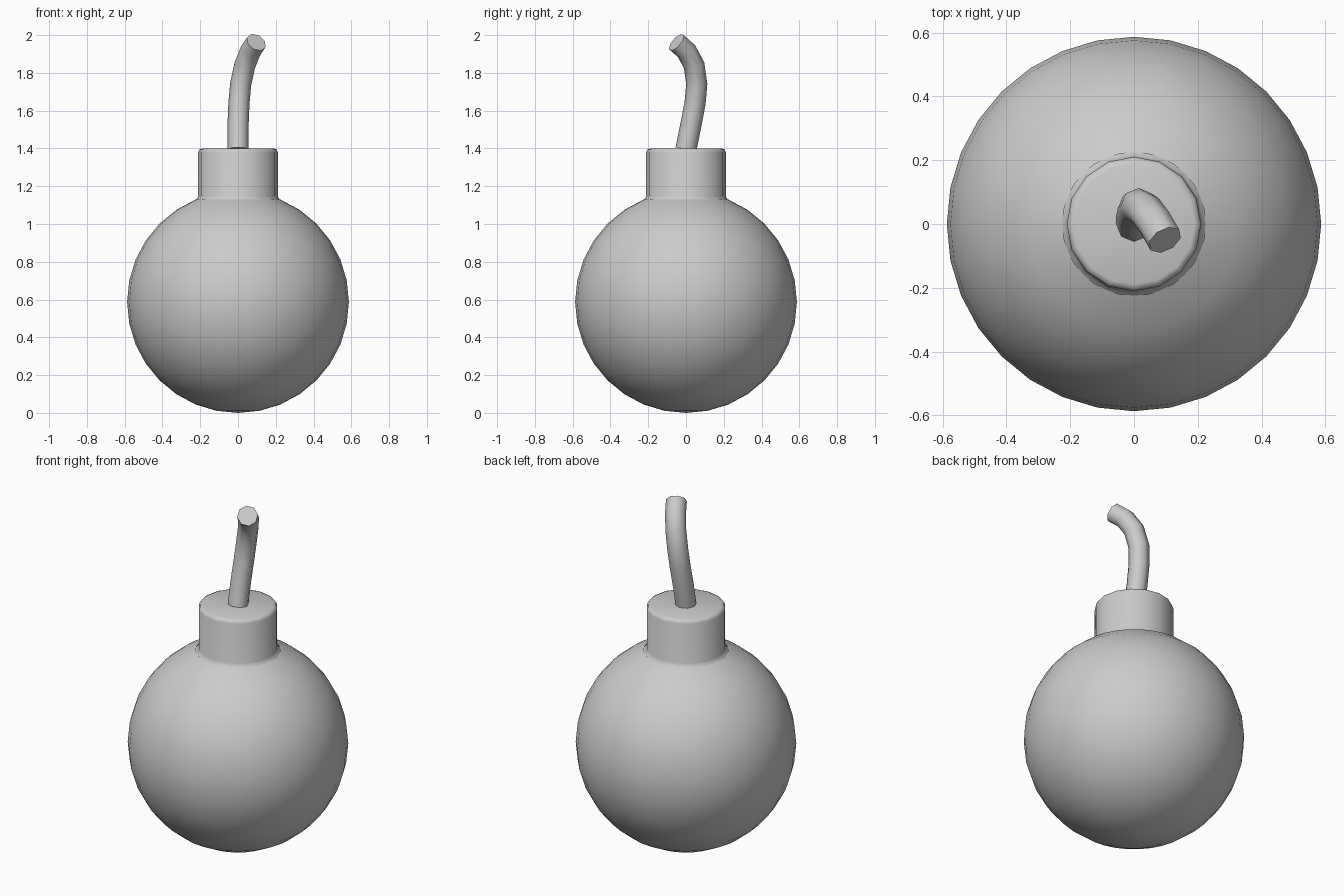
import bpy, bmesh, math

if "Cube" in bpy.data.objects:
    bpy.data.objects.remove(bpy.data.objects["Cube"])

R = 0.587          # body radius, resting on z = 0


def finish(obj, angle):
    bpy.ops.object.select_all(action='DESELECT')
    bpy.context.view_layer.objects.active = obj
    obj.select_set(True)
    bpy.ops.object.shade_smooth_by_angle(angle=math.radians(angle))


def lathe(name, profile, sides):
    """Spin (radius, z) points around the z axis."""
    bm = bmesh.new()
    verts = [bm.verts.new((r, 0, z)) for r, z in profile]
    edges = [bm.edges.new(pair) for pair in zip(verts, verts[1:])]
    bmesh.ops.spin(bm, geom=verts + edges, cent=(0, 0, 0), axis=(0, 0, 1),
                   angle=2 * math.pi, steps=sides)
    bmesh.ops.remove_doubles(bm, verts=bm.verts, dist=1e-4)
    bmesh.ops.recalc_face_normals(bm, faces=bm.faces)
    mesh = bpy.data.meshes.new(name)
    bm.to_mesh(mesh)
    bm.free()
    obj = bpy.data.objects.new(name, mesh)
    bpy.context.collection.objects.link(obj)
    return obj


# Round body, left open under the neck
step = math.pi / 16
profile = [(R * math.sin(i * step), R - R * math.cos(i * step)) for i in range(15)]
body = lathe("body", profile, 32)
finish(body, 40)

# Neck with a small flare at the base and a rounded top rim
neck = lathe("neck", [(0.236, 1.115), (0.218, 1.133), (0.211, 1.148), (0.211, 1.38),
                      (0.205, 1.394), (0.19, 1.4), (0, 1.4)], 16)
# Make the surface point outwards although the base is open
if max(neck.data.polygons, key=lambda p: p.center.z).normal.z < 0:
    neck.data.flip_normals()
finish(neck, 50)

# Bent fuse
path = [(0, 0, 1.395), (0, 0.025, 1.52), (0.005, 0.048, 1.64), (0.014, 0.057, 1.74),
        (0.036, 0.043, 1.84), (0.066, 0.003, 1.915), (0.097, -0.05, 1.962)]
curve = bpy.data.curves.new("fuse", 'CURVE')
curve.dimensions = '3D'
curve.bevel_depth = 0.056
curve.bevel_resolution = 2
curve.use_fill_caps = True
spline = curve.splines.new('POLY')
spline.points.add(len(path) - 1)
for point, co in zip(spline.points, path):
    point.co = (*co, 1)
fuse = bpy.data.objects.new("fuse", curve)
bpy.context.collection.objects.link(fuse)
bpy.ops.object.select_all(action='DESELECT')
bpy.context.view_layer.objects.active = fuse
fuse.select_set(True)
bpy.ops.object.convert(target='MESH')
fuse = bpy.context.view_layer.objects.active
bm = bmesh.new()
bm.from_mesh(fuse.data)
bmesh.ops.remove_doubles(bm, verts=bm.verts, dist=1e-4)
bmesh.ops.recalc_face_normals(bm, faces=bm.faces)
bm.to_mesh(fuse.data)
bm.free()
finish(fuse, 55)
